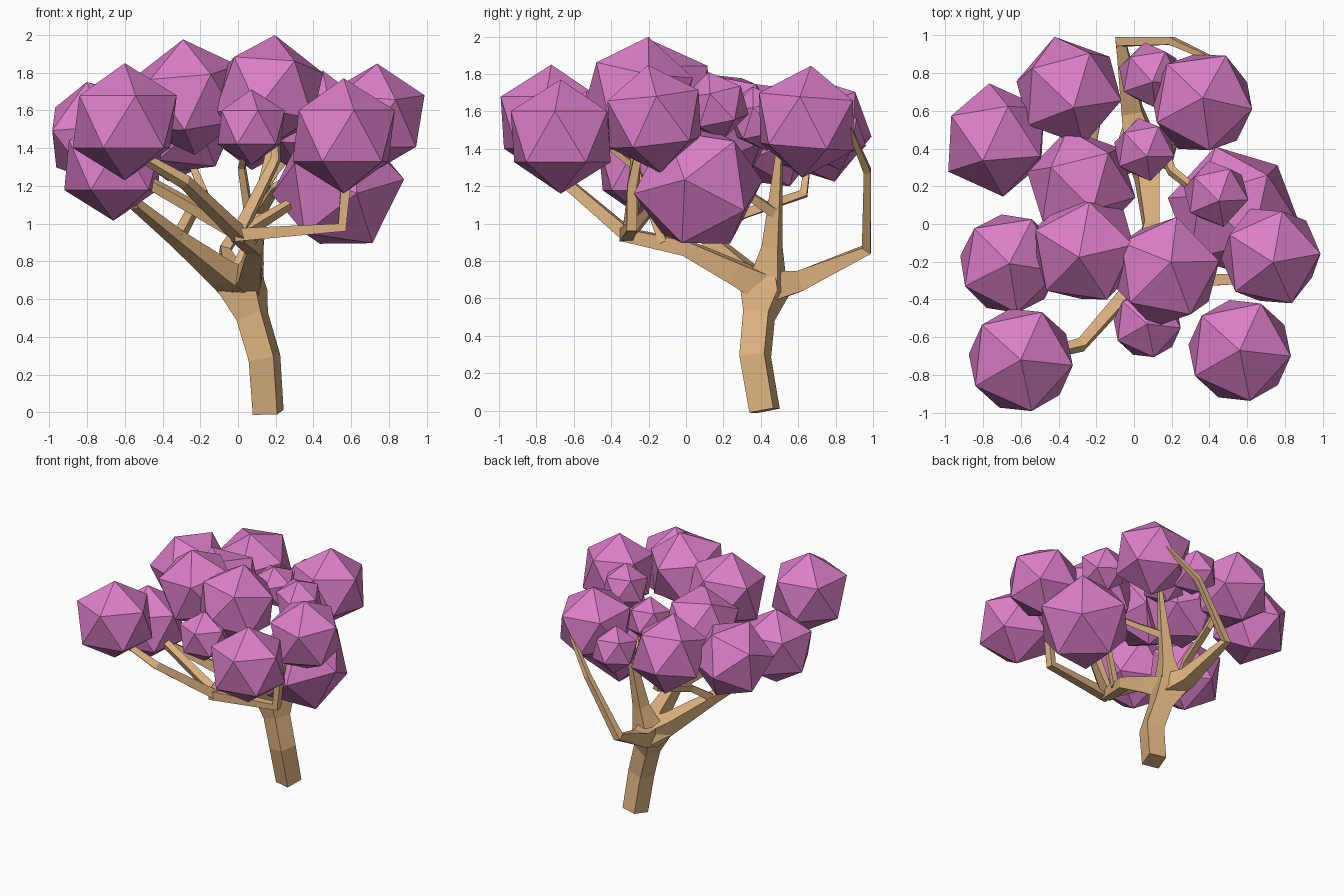
import bpy
import bmesh
import random
from mathutils import Vector, Matrix, Euler

random.seed(4)

cube = bpy.data.objects.get("Cube")
if cube:
    bpy.data.objects.remove(cube, do_unlink=True)


def make_material(name, rgb):
    mat = bpy.data.materials.new(name)
    mat.use_nodes = True
    color = (*rgb, 1.0)
    mat.diffuse_color = color
    mat.node_tree.nodes["Principled BSDF"].inputs["Base Color"].default_value = color
    return mat


bark = make_material("tan bark", (0.73, 0.45, 0.22))
blossom = make_material("pink purple blossom", (0.71, 0.21, 0.58))


def finish(bm, name, mat):
    bmesh.ops.recalc_face_normals(bm, faces=bm.faces)
    mesh = bpy.data.meshes.new(name)
    bm.to_mesh(mesh)
    bm.free()
    mesh.materials.append(mat)
    obj = bpy.data.objects.new(name, mesh)
    bpy.context.collection.objects.link(obj)


def limb(name, path):
    """Sweep a tapering square section along (x, y, z, half_width) points."""
    bm = bmesh.new()
    pts = [Vector(p[:3]) for p in path]
    side = Vector((0.966, -0.259, 0))
    first = (pts[1] - pts[0]).normalized()
    if abs(first.dot(side)) > 0.9:
        side = Vector((0, 1, 0))
    rings = []
    for i, p in enumerate(pts):
        back = (p - pts[i - 1]).normalized() if i else Vector()
        ahead = (pts[i + 1] - p).normalized() if i + 1 < len(pts) else Vector()
        tangent = (back + ahead).normalized()
        side = (side - tangent * side.dot(tangent)).normalized()
        up = tangent.cross(side)
        w = path[i][3]
        rings.append([bm.verts.new(p + side * a * w + up * b * w)
                      for a, b in ((-1, -1), (1, -1), (1, 1), (-1, 1))])
    for low, high in zip(rings, rings[1:]):
        for k in range(4):
            n = (k + 1) % 4
            bm.faces.new((low[k], low[n], high[n], high[k]))
    bm.faces.new(rings[0][::-1])
    bm.faces.new(rings[-1])
    finish(bm, name, bark)


def cluster(name, center, radius, tilt):
    """Faceted ball of blossom, leaning by (x, y) angles."""
    bm = bmesh.new()
    turn = Euler((*tilt, random.uniform(-0.2, 0.2))).to_matrix().to_4x4()
    bmesh.ops.create_icosphere(bm, subdivisions=1, radius=radius,
                               matrix=Matrix.Translation(center) @ turn)
    finish(bm, name, blossom)


# Trunk with its swollen fork, and the tapering leader above it
limb("trunk", [(.16, .42, 0, .067), (.14, .37, .29, .069), (.075, .39, .51, .07),
               (.02, .42, .65, .108), (.05, .44, .77, .06)])
limb("leader", [(.03, .43, .66, .09), (.08, .46, .88, .045), (.17, .50, 1.40, .014)])

# Main boughs
limb("back_bough", [(.03, .44, .66, .08), (-.01, .60, .69, .055), (-.07, .965, .86, .028),
                    (.20, .97, 1.28, .02), (.42, .87, 1.52, .012)])
limb("front_bough", [(.03, .44, .65, .08), (.07, .26, .74, .06), (.09, 0, .87, .04),
                     (.0, -.32, .94, .035)])
limb("right_bough", [(.03, .43, .66, .085), (-.08, .32, .73, .06), (-.32, .12, .92, .036),
                     (-.54, -.08, 1.10, .026), (-.62, -.16, 1.25, .018)])

# Smaller branches reaching into the blossom
limb("front_corner_branch", [(.02, -.30, .93, .035), (-.28, -.64, 1.22, .028),
                             (-.52, -.70, 1.36, .02)])
limb("front_left_branch", [(-.02, -.32, .94, .035), (.55, -.29, .98, .028),
                           (.57, -.29, 1.2, .025), (.60, -.25, 1.4, .018)])
limb("front_low_branch", [(.02, -.30, .94, .032), (-.44, -.27, 1.20, .026),
                          (-.55, -.24, 1.27, .02)])
limb("front_top_branch", [(.0, -.30, .94, .032), (.20, -.27, 1.34, .022),
                          (.20, -.26, 1.55, .015)])
limb("front_stub_branch", [(.01, -.31, .94, .03), (.27, -.17, 1.10, .02)])
limb("front_small_branch", [(.08, -.12, .90, .022), (.02, -.27, 1.30, .018),
                            (.05, -.46, 1.45, .012)])
limb("middle_left_branch", [(.12, .47, 1.06, .026), (.20, .28, 1.19, .02),
                            (.30, .20, 1.25, .018), (.42, .17, 1.55, .01)])
limb("back_right_branch", [(-.32, .12, .92, .028), (-.25, .30, 1.05, .025),
                           (-.18, .63, 1.16, .022), (-.28, .66, 1.40, .015)])

# Blossom clusters: position, radius, lean
clusters = [
    ("front_right_corner", (-.60, -.72, 1.54), .31, (0, 0)),
    ("right_low", (-.66, -.21, 1.31), .295, (0, 0)),
    ("back_right", (-.345, .705, 1.51), .30, (.3, .1)),
    ("right_back", (-.73, .445, 1.475), .305, (.4, -.2)),
    ("back_left", (.36, .645, 1.545), .30, (-.08, 0)),
    ("middle_back", (-.28, .21, 1.54), .30, (.45, .25)),
    ("middle_front", (-.26, -.14, 1.67), .31, (.1, -.12)),
    ("crown", (.165, -.255, 1.695), .31, (-.16, .12)),
    ("left_side", (.725, -.17, 1.56), .29, (.12, .03)),
    ("front_left_corner", (.56, -.67, 1.465), .305, (0, 0)),
    ("left_low", (.53, .065, 1.195), .36, (.5, .3)),
    ("small_left", (.435, .16, 1.63), .185, (.2, .1)),
    ("small_middle", (.055, .395, 1.56), .175, (.2, .1)),
    ("small_back", (.085, .79, 1.46), .18, (.2, .1)),
    ("small_front", (.07, -.53, 1.51), .20, (0, 0)),
]
for name, center, radius, tilt in clusters:
    cluster("blossom_" + name, center, radius, tilt)
